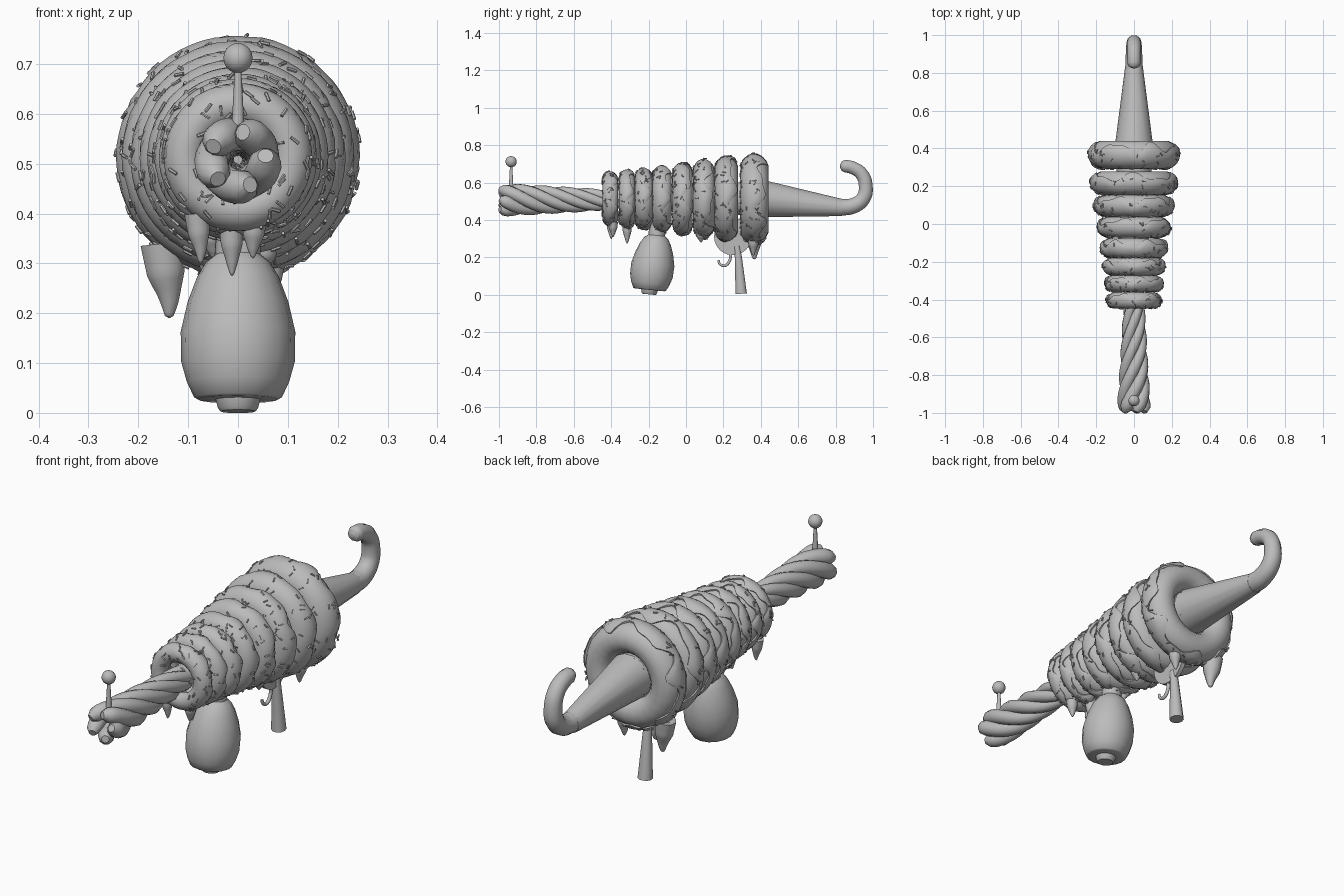
import bpy, bmesh, math, random
from mathutils import Vector, Matrix

cube = bpy.data.objects.get("Cube")
if cube:
    bpy.data.objects.remove(cube, do_unlink=True)
random.seed(4)
AXIS_Z = 0.513

grey = bpy.data.materials.new("plain_grey")
grey.use_nodes = True
grey.diffuse_color = (0.5, 0.5, 0.5, 1)
grey.node_tree.nodes["Principled BSDF"].inputs["Base Color"].default_value = (0.5, 0.5, 0.5, 1)


def finish(name, mesh, angle=50):
    ob = bpy.data.objects.new(name, mesh)
    bpy.context.collection.objects.link(ob)
    mesh.materials.clear()
    mesh.materials.append(grey)
    bpy.ops.object.select_all(action="DESELECT")
    ob.select_set(True)
    bpy.context.view_layer.objects.active = ob
    bpy.ops.object.shade_smooth_by_angle(angle=math.radians(angle))
    return ob


def from_bmesh(name, bm, angle=50):
    bmesh.ops.recalc_face_normals(bm, faces=bm.faces)
    mesh = bpy.data.meshes.new(name)
    bm.to_mesh(mesh)
    bm.free()
    return finish(name, mesh, angle)


def tube(name, points, smooth=True, sides=3):
    """Sweep a circle along (x, y, z, radius) points."""
    cu = bpy.data.curves.new(name + "_path", "CURVE")
    cu.dimensions = "3D"
    cu.bevel_depth = 1
    cu.bevel_resolution = sides
    cu.resolution_u = 5
    cu.use_fill_caps = True
    sp = cu.splines.new("BEZIER" if smooth else "POLY")
    pts = sp.bezier_points if smooth else sp.points
    pts.add(len(points) - 1)
    for p, (x, y, z, r) in zip(pts, points):
        p.co = (x, y, z) if smooth else (x, y, z, 1)
        p.radius = r
        if smooth:
            p.handle_left_type = p.handle_right_type = "AUTO"
    helper = bpy.data.objects.new(name + "_path", cu)
    bpy.context.collection.objects.link(helper)
    dg = bpy.context.evaluated_depsgraph_get()
    mesh = bpy.data.meshes.new_from_object(helper.evaluated_get(dg))
    bpy.data.objects.remove(helper)
    return finish(name, mesh)


def grid(name, rows, close_rows=False, angle=50):
    """Skin closed rings of points, capping the ends unless rings loop."""
    bm = bmesh.new()
    vs = [[bm.verts.new(p) for p in row] for row in rows]
    n, m = len(vs), len(vs[0])
    for i in range(n if close_rows else n - 1):
        for j in range(m):
            a, b = vs[i], vs[(i + 1) % n]
            bm.faces.new((a[j], a[(j + 1) % m], b[(j + 1) % m], b[j]))
    if not close_rows:
        bm.faces.new(vs[0])
        bm.faces.new(vs[-1])
    return from_bmesh(name, bm, angle)


# Ring-shaped pastries: dough, wavy icing and sprinkles
class Ring:
    def __init__(self, y0, y1, outer, hole):
        self.y, self.half = (y0 + y1) / 2, (y1 - y0) / 2
        self.major, self.minor = (outer + hole) / 2, (outer - hole) / 2

    def point(self, turn, phi, offset=0):
        """phi 0 faces outward, +90 degrees faces the front."""
        r = self.major + (self.minor + offset) * math.cos(phi)
        y = self.y - (self.half + offset) * math.sin(phi)
        return Vector((r * math.cos(turn), y, AXIS_Z + r * math.sin(turn)))

    def dough(self, name):
        rows = [[self.point(math.tau * i / 24, math.tau * j / 14, -0.008)
                 for j in range(14)] for i in range(24)]
        grid(name, rows, True)

    def icing(self, name):
        k1, k2 = random.choice((5, 6, 7)), random.choice((9, 11))
        s1, s2 = random.random() * 6, random.random() * 6
        rows = []
        for i in range(64):
            t = math.tau * i / 64
            start = math.radians(165)
            end = math.radians(-28 + 20 * math.sin(k1 * t + s1) + 12 * math.sin(k2 * t + s2))
            steps = [start + (end - start) * j / 10 for j in range(11)]
            row = [self.point(t, p, 0.002 if 0 < j < 10 else -0.003) for j, p in enumerate(steps)]
            row += [self.point(t, p, -0.014) for p in (end, start)]
            rows.append(row)
        grid(name, rows, True)

    def sprinkles(self, name, count):
        bm = bmesh.new()
        for _ in range(count):
            t, p = random.uniform(0, math.tau), math.radians(random.uniform(-15, 125))
            pos = self.point(t, p, 0.003)
            normal = (pos - self.point(t, p, -0.01)).normalized()
            spin = Matrix.Rotation(random.uniform(0, math.pi), 4, "Z")
            lie = Matrix.Rotation(math.pi / 2, 4, "X")
            turn = normal.to_track_quat("Z", "Y").to_matrix().to_4x4()
            bmesh.ops.create_cone(bm, cap_ends=True, segments=6, radius1=0.0035, radius2=0.0035,
                                  depth=0.02, matrix=Matrix.Translation(pos) @ turn @ spin @ lie)
        from_bmesh(name, bm, 40)


rings = [(-0.445, -0.355, 0.147, 0.065), (-0.357, -0.265, 0.157, 0.065),
         (-0.27, -0.17, 0.166, 0.07), (-0.177, -0.068, 0.18, 0.075),
         (-0.07, 0.045, 0.196, 0.08), (0.04, 0.162, 0.214, 0.085),
         (0.155, 0.288, 0.232, 0.09), (0.293, 0.45, 0.243, 0.09)]
for i, spec in enumerate(rings, 1):
    ring = Ring(*spec)
    ring.dough(f"dough_ring_{i}")
    ring.icing(f"icing_{i}")
    ring.sprinkles(f"sprinkles_{i}", 45 + 6 * i)

# Icing drips hanging below: x, y, top z, tip z, width
drips = [(-0.075, -0.40, 0.40, 0.30, 0.024), (0.03, -0.39, 0.39, 0.31, 0.024),
         (-0.012, -0.315, 0.38, 0.275, 0.024), (-0.05, -0.13, 0.37, 0.31, 0.026),
         (0.05, 0.08, 0.34, 0.28, 0.026), (-0.05, 0.21, 0.32, 0.25, 0.026),
         (-0.138, 0.365, 0.34, 0.19, 0.042), (0.06, 0.36, 0.31, 0.21, 0.028)]
for i, (x, y, top, tip, w) in enumerate(drips, 1):
    d = top - tip
    tube(f"icing_drip_{i}", [(x * 1.1, y, top, w * 1.1), (x * 1.05, y, top - d * 0.4, w * 0.95),
                             (x, y, top - d * 0.75, w * 0.5), (x, y, tip + 0.005, w * 0.22),
                             (x, y, tip, 0.001)])

# Core hidden behind the rings
tube("core", [(0, -0.42, AXIS_Z, 0.05), (0, 0.42, 0.515, 0.1)], False)

# Barrel of five twisted strands
for k in range(5):
    pts = []
    for i in range(31):
        f = i / 30
        y = -0.995 + 0.6 * f
        a = math.radians(80 + 72 * k - 350 * f)
        spread, r = 0.056 - 0.025 * f, 0.036 - 0.012 * f
        r *= {0: 0.45, 1: 0.88}.get(i, 1)
        pts.append((spread * math.cos(a), y, 0.508 + spread * math.sin(a), r))
    tube(f"barrel_strand_{k + 1}", pts, False)

# Front sight
tube("sight_stem", [(0, -0.935, 0.57, 0.013), (0, -0.935, 0.70, 0.006)], False)
bm = bmesh.new()
bmesh.ops.create_uvsphere(bm, u_segments=14, v_segments=10, radius=0.03,
                          matrix=Matrix.Translation((0, -0.935, 0.712)))
from_bmesh("sight_ball", bm)

# Tapered tail with a curled end
tube("tail_cone", [(0, 0.40, 0.515, 0.103), (0, 0.84, 0.466, 0.046)], False, 5)
tube("tail_hook", [(0, 0.82, 0.468, 0.047), (0, 0.89, 0.475, 0.044), (0, 0.947, 0.515, 0.041),
                   (0, 0.961, 0.58, 0.039), (0, 0.94, 0.645, 0.037), (0, 0.89, 0.68, 0.036),
                   (0, 0.85, 0.688, 0.035), (0, 0.833, 0.688, 0.027), (0, 0.824, 0.688, 0.008)])

# Barrel-shaped grip, leaning slightly, with a recessed foot
profile = [(0.0, 0.035), (0.006, 0.04), (0.024, 0.045), (0.024, 0.08), (0.028, 0.088), (0.06, 0.103), (0.10, 0.114),
           (0.16, 0.115), (0.22, 0.101), (0.27, 0.082), (0.30, 0.064), (0.315, 0.045), (0.38, 0.044)]
rows = []
for z, r in profile:
    lean = -0.198 + 0.13 * z
    rows.append([(r * math.cos(math.tau * j / 16), lean + r * math.sin(math.tau * j / 16),
                  z + 0.003 - 0.1 * r * math.sin(math.tau * j / 16)) for j in range(16)])
grid("grip", rows, angle=40)

# Trigger plate, hook and rear handle
bm = bmesh.new()
bmesh.ops.create_cone(bm, cap_ends=True, segments=24, radius1=0.1, radius2=0.1, depth=0.02,
                      matrix=Matrix.Translation((0, 0.25, 0.312)) @ Matrix.Rotation(math.pi / 2, 4, "Y"))
from_bmesh("trigger_plate", bm, 30)
tube("trigger_hook", [(0, 0.236, 0.23, 0.008), (0, 0.234, 0.185, 0.008), (0, 0.205, 0.156, 0.008),
                      (0, 0.178, 0.17, 0.007), (0, 0.174, 0.186, 0.006)])
tube("rear_handle", [(0, 0.272, 0.26, 0.017), (0, 0.28, 0.20, 0.02), (0, 0.295, 0.006, 0.032)], False)
